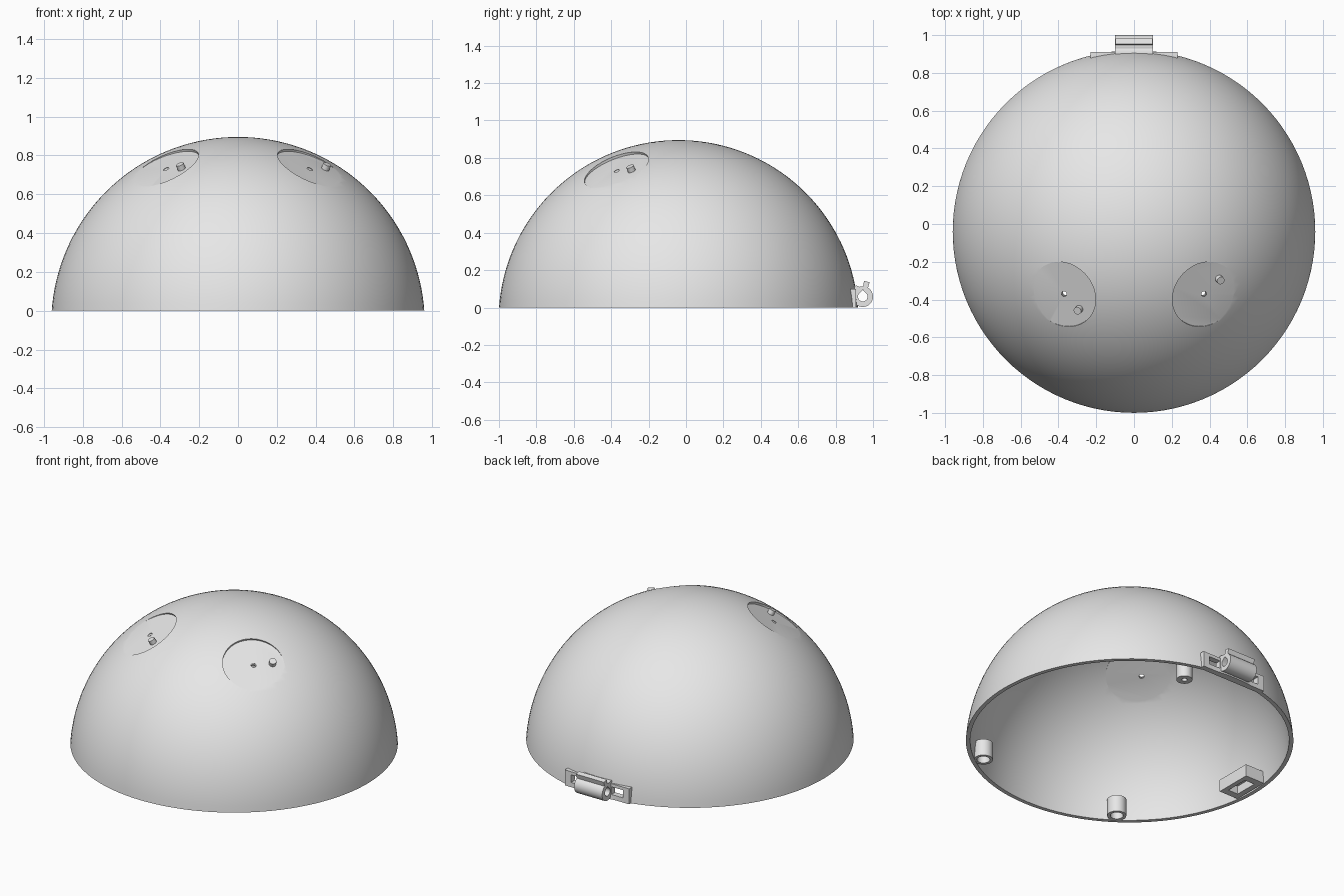
import bpy, bmesh, math
from mathutils import Vector, Matrix

if "Cube" in bpy.data.objects:
    bpy.data.objects.remove(bpy.data.objects["Cube"])

CY, CZ = -0.04, -0.067          # sphere centre of the shell
R_OUT, R_IN = 0.962, 0.937

grey = bpy.data.materials.new("light_grey")
grey.diffuse_color = (0.8, 0.8, 0.8, 1)
grey.use_nodes = True
grey.node_tree.nodes["Principled BSDF"].inputs["Base Color"].default_value = grey.diffuse_color


def finish(name, bm):
    bmesh.ops.recalc_face_normals(bm, faces=bm.faces)
    me = bpy.data.meshes.new(name)
    bm.to_mesh(me)
    bm.free()
    me.materials.append(grey)
    ob = bpy.data.objects.new(name, me)
    bpy.context.collection.objects.link(ob)
    return ob


def cylinder(name, r, base, axis, lo, hi, seg=48):
    """Cylinder from base + axis*lo to base + axis*hi."""
    bm = bmesh.new()
    axis = Vector(axis).normalized()
    rot = Vector((0, 0, 1)).rotation_difference(axis).to_matrix().to_4x4()
    mat = Matrix.Translation(Vector(base) + axis * (lo + hi) / 2) @ rot
    bmesh.ops.create_cone(bm, cap_ends=True, segments=seg, radius1=r, radius2=r,
                          depth=hi - lo, matrix=mat)
    return finish(name, bm)


def box(name, x, y, z):
    bm = bmesh.new()
    bmesh.ops.create_cube(bm, size=1)
    for v in bm.verts:
        v.co = [(a + b) / 2 + c * (b - a) for (a, b), c in zip((x, y, z), v.co)]
    return finish(name, bm)


def prism(name, pts, x0, x1):
    """Extrude a (y, z) outline along x."""
    bm = bmesh.new()
    f = bm.faces.new([bm.verts.new((x0, y, z)) for y, z in pts])
    ext = bmesh.ops.extrude_face_region(bm, geom=[f])
    vs = [e for e in ext["geom"] if isinstance(e, bmesh.types.BMVert)]
    bmesh.ops.translate(bm, verts=vs, vec=(x1 - x0, 0, 0))
    return finish(name, bm)


def boolean(ob, other, op):
    m = ob.modifiers.new("bool", "BOOLEAN")
    m.operation, m.object, m.solver = op, other, "EXACT"
    bpy.context.view_layer.objects.active = ob
    bpy.ops.object.modifier_apply(modifier=m.name)
    bpy.data.objects.remove(other)


# hollow dome turned from a thin arc profile
bm = bmesh.new()
prof = []
N = 36
for r, rng in ((R_OUT, range(N + 1)), (R_IN, range(N, -1, -1))):
    a0 = math.asin(-CZ / r)
    for i in rng:
        a = a0 + (math.pi / 2 - a0) * i / N
        prof.append(bm.verts.new((r * math.cos(a), CY, CZ + r * math.sin(a))))
edges = [bm.edges.new((prof[i], prof[(i + 1) % len(prof)]))
         for i in range(len(prof)) if i != N]
bmesh.ops.spin(bm, geom=prof + edges, cent=(0, CY, 0), axis=(0, 0, 1),
               angle=math.tau, steps=112, use_duplicate=False)
bmesh.ops.remove_doubles(bm, verts=bm.verts, dist=1e-4)
bmesh.ops.dissolve_degenerate(bm, edges=bm.edges, dist=1e-5)
dome = finish("dome", bm)

# round flat pockets, thickened behind, with a centre hole and an offset peg
for side, peg_dir in ((1, (1, 1, 0)), (-1, (1, -1, 0))):
    n = Vector((0.35 * side, -0.35, 0.87)).normalized()
    c = Vector((0.37 * side, -0.37, 0.73))
    boolean(dome, cylinder("backing", 0.21, c, n, -0.0225, -0.012, 64), "UNION")
    boolean(dome, cylinder("pocket", 0.183, c, n, 0, 0.2, 64), "DIFFERENCE")
    boolean(dome, cylinder("hole", 0.015, c, n, -0.1, 0.1, 16), "DIFFERENCE")
    p = c + Vector(peg_dir).normalized() * 0.113
    cylinder("pocket_peg", 0.021, p, n, -0.005, 0.028, 24)

# hinge wings let into the rear wall, with openings through them
boolean(dome, box("wing", (-0.23, 0.23), (0.873, 0.91), (0, 0.1)), "UNION")
for s in (-1, 1):
    x = sorted((0.105 * s, 0.185 * s))
    boolean(dome, box("opening", x, (0.8, 1.0), (0.03, 0.08)), "DIFFERENCE")

# hinge knuckle with link block, stop tab and teardrop bore
KY, KZ = 0.945, 0.058
knuckle = cylinder("hinge_knuckle", 0.055, (0, KY, KZ), (1, 0, 0), -0.1, 0.1, 40)
boolean(knuckle, prism("link", [(0.893, 0.012), (0.945, 0.012), (0.945, 0.104),
                                (0.912, 0.117), (0.893, 0.115)], -0.0995, 0.0995), "UNION")
boolean(knuckle, prism("tab", [(0.943, 0.09), (0.968, 0.09), (0.982, 0.135),
                               (0.952, 0.142)], -0.099, 0.099), "UNION")
bore = [(KY + 0.026 * math.cos(a), KZ + 0.026 * math.sin(a))
        for a in (math.radians(140 + 26 * i) for i in range(11))]
bore.append((KY, KZ + 0.037))
boolean(knuckle, prism("bore", bore, -0.2, 0.2), "DIFFERENCE")

# hollow sockets inside the front rim
for s in (-1, 1):
    b = (0.51 * s, -0.765, 0)
    socket = cylinder("rim_socket", 0.056, b, (0, 0, 1), 0.002, 0.11, 40)
    boolean(socket, cylinder("bore", 0.038, b, (0, 0, 1), -0.1, 0.08, 32), "DIFFERENCE")

# screw post near the hinge
b = (0.21, 0.71, 0)
post = cylinder("screw_post", 0.047, b, (0, 0, 1), 0.002, 0.4, 32)
boolean(post, cylinder("bore", 0.016, b, (0, 0, 1), -0.1, 0.1, 16), "DIFFERENCE")

# rectangular catch on the left inner wall
catch = box("catch_box", (-0.925, -0.79), (-0.16, 0.08), (0.002, 0.08))
boolean(catch, box("slot", (-0.89, -0.82), (-0.115, 0.035), (-0.1, 0.055)), "DIFFERENCE")

# smooth shading with crisp edges
for ob in bpy.context.scene.objects:
    ob.select_set(True)
    bpy.context.view_layer.objects.active = ob
bpy.ops.object.shade_smooth_by_angle(angle=math.radians(30))
